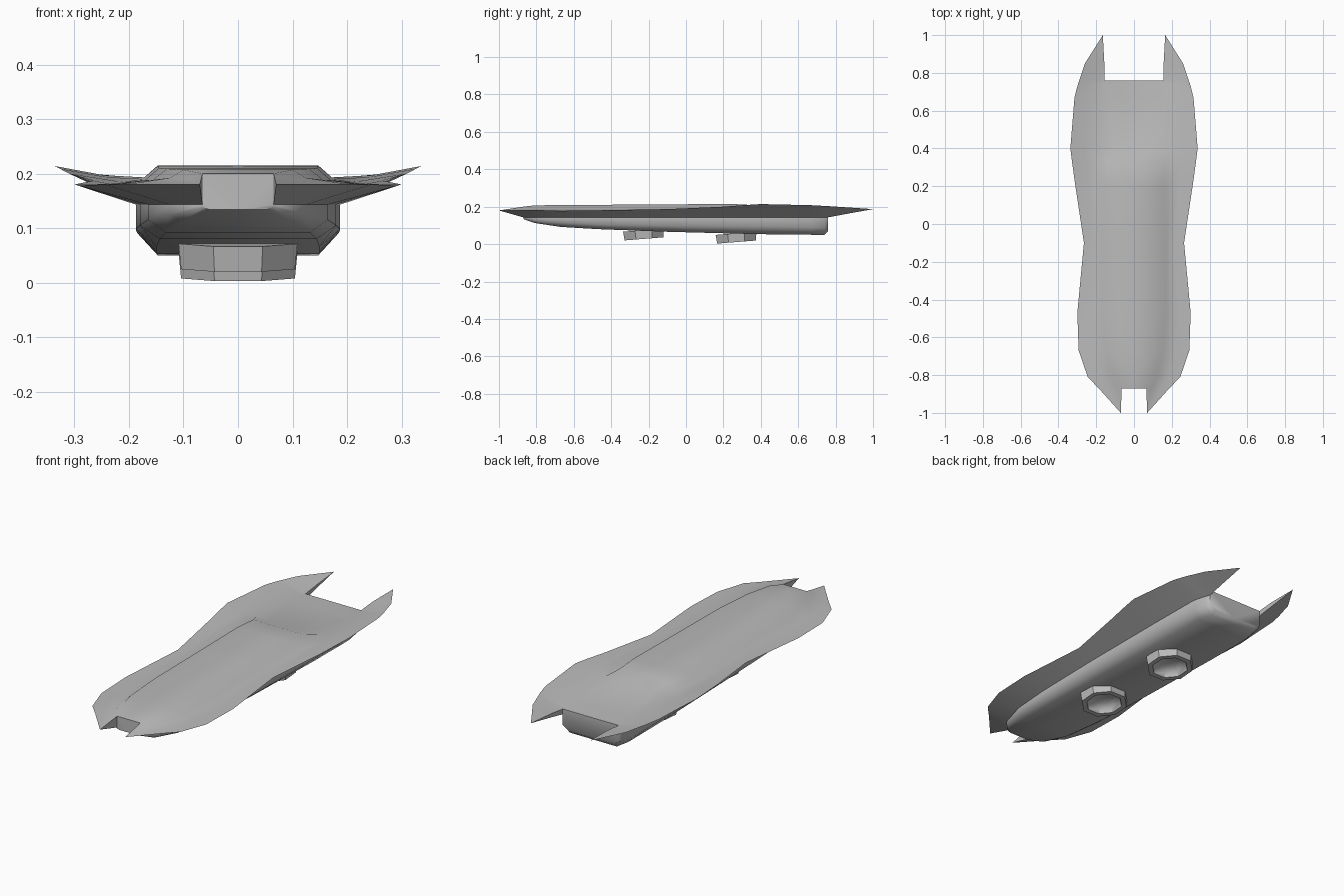
import bpy, bmesh, math
from mathutils import Matrix, Vector

cube = bpy.data.objects.get("Cube")
if cube:
    bpy.data.objects.remove(cube, do_unlink=True)


def make_material(name, colour):
    material = bpy.data.materials.new(name)
    material.use_nodes = True
    material.diffuse_color = colour
    material.node_tree.nodes["Principled BSDF"].inputs["Base Color"].default_value = colour
    return material


hull_grey = make_material("hull grey", (0.5, 0.5, 0.5, 1))


def finish(bm, name, angle):
    """Weld, orient and smooth a mesh, then link it as a named object."""
    bmesh.ops.remove_doubles(bm, verts=bm.verts, dist=0.0005)
    bmesh.ops.recalc_face_normals(bm, faces=bm.faces)
    mesh = bpy.data.meshes.new(name)
    bm.to_mesh(mesh)
    bm.free()
    mesh.materials.append(hull_grey)
    obj = bpy.data.objects.new(name, mesh)
    bpy.context.collection.objects.link(obj)
    bpy.ops.object.select_all(action="DESELECT")
    bpy.context.view_layer.objects.active = obj
    obj.select_set(True)
    bpy.ops.object.shade_smooth_by_angle(angle=math.radians(angle))
    return obj


def section(y, roof_x, roof_z, edge_x, edge_z, side_x, low_z, keel_z):
    """Half cross-section from the roof centre, round the wing edge, to the keel."""
    behind_cabin = y > 0.35
    shoulder_x = max(roof_x + 0.025, 0.175 if behind_cabin else 0)
    shoulder_z = roof_z + 0.004 if behind_cabin else roof_z - min(0.022, roof_x * 0.15)
    return [Vector(p) for p in (
        (0, y, roof_z), (roof_x, y, roof_z), (shoulder_x, y, shoulder_z),
        ((shoulder_x + edge_x) / 2, y, (shoulder_z + edge_z) / 2 - 0.003),
        (edge_x, y, edge_z), (side_x, y, 0.143), (side_x, y, low_z),
        (side_x * 0.8, y, keel_z), (0, y, keel_z))]


# Hull stations, nose to tail
stations = [
    (-0.87, 0.065, 0.20, 0.187, 0.18, 0.065, 0.138, 0.134),
    (-0.81, 0.10, 0.207, 0.245, 0.18, 0.125, 0.125, 0.113),
    (-0.67, 0.13, 0.209, 0.293, 0.178, 0.165, 0.115, 0.092),
    (-0.47, 0.145, 0.21, 0.30, 0.18, 0.18, 0.105, 0.08),
    (-0.1, 0.147, 0.212, 0.265, 0.187, 0.187, 0.098, 0.066),
    (0.2, 0.147, 0.215, 0.31, 0.20, 0.187, 0.095, 0.058),
    (0.32, 0.14, 0.212, 0.327, 0.209, 0.187, 0.095, 0.055),
    (0.4, 0.10, 0.185, 0.337, 0.214, 0.187, 0.095, 0.053),
    (0.67, 0.14, 0.174, 0.315, 0.208, 0.184, 0.09, 0.05),
    (0.74, 0.153, 0.171, 0.297, 0.204, 0.165, 0.085, 0.05),
    (0.76, 0.155, 0.17, 0.29, 0.203, 0.156, 0.09, 0.07),
]
rings = [section(*s) for s in stations]

# Prong rings run from the roof edge to the wing underside
tail_ring = [Vector(p) for p in (
    (0.157, 0.85, 0.18), (0.175, 0.85, 0.184), (0.215, 0.85, 0.188),
    (0.26, 0.85, 0.197), (0.16, 0.85, 0.16))]
nose_tip = [Vector((0.07, -1, 0.18))] * 5
tail_tip = [Vector((0.165, 1, 0.187))] * 5

bm = bmesh.new()


def add_face(points, side):
    unique = []
    for p in points:
        if not any((p - q).length < 0.0005 for q in unique):
            unique.append(p)
    if len(unique) > 2:
        bm.faces.new([bm.verts.new((p.x * side, p.y, p.z)) for p in unique])


def loft(a, b, side, closed=False):
    count = len(a)
    for i in range(count if closed else count - 1):
        j = (i + 1) % count
        add_face((a[i], a[j], b[j], b[i]), side)


for side in (1, -1):
    for a, b in zip(rings, rings[1:]):
        loft(a, b, side)
    # Flat nose and tail walls between the prongs
    for ring in (rings[0], rings[-1]):
        add_face(ring[:2] + ring[5:], side)
    # Nose and tail prongs
    loft(rings[0][1:6], nose_tip, side, True)
    loft(rings[-1][1:6], tail_ring, side, True)
    loft(tail_ring, tail_tip, side, True)
finish(bm, "hull", 55)


# Tilted octagonal thruster cups under the hull
def thruster(name, y, z):
    bm = bmesh.new()
    profile = [(0.118, 0.035), (0.113, -0.012), (0.088, -0.012),
               (0.08, 0.012), (0.05, 0.03)]
    loops = []
    for radius, height in profile:
        loops.append([bm.verts.new((radius * math.cos((k + 0.5) * math.pi / 4),
                                    radius * math.sin((k + 0.5) * math.pi / 4), height))
                      for k in range(8)])
    for a, b in zip(loops, loops[1:]):
        for k in range(8):
            bm.faces.new((a[k], a[k - 1], b[k - 1], b[k]))
    bm.faces.new(loops[-1])
    bm.faces.new(loops[0])
    bm.transform(Matrix.Translation((0, y, z)) @ Matrix.Rotation(math.radians(4.5), 4, "X"))
    finish(bm, name, 40)


thruster("front_thruster", -0.225, 0.04)
thruster("rear_thruster", 0.27, 0.023)
